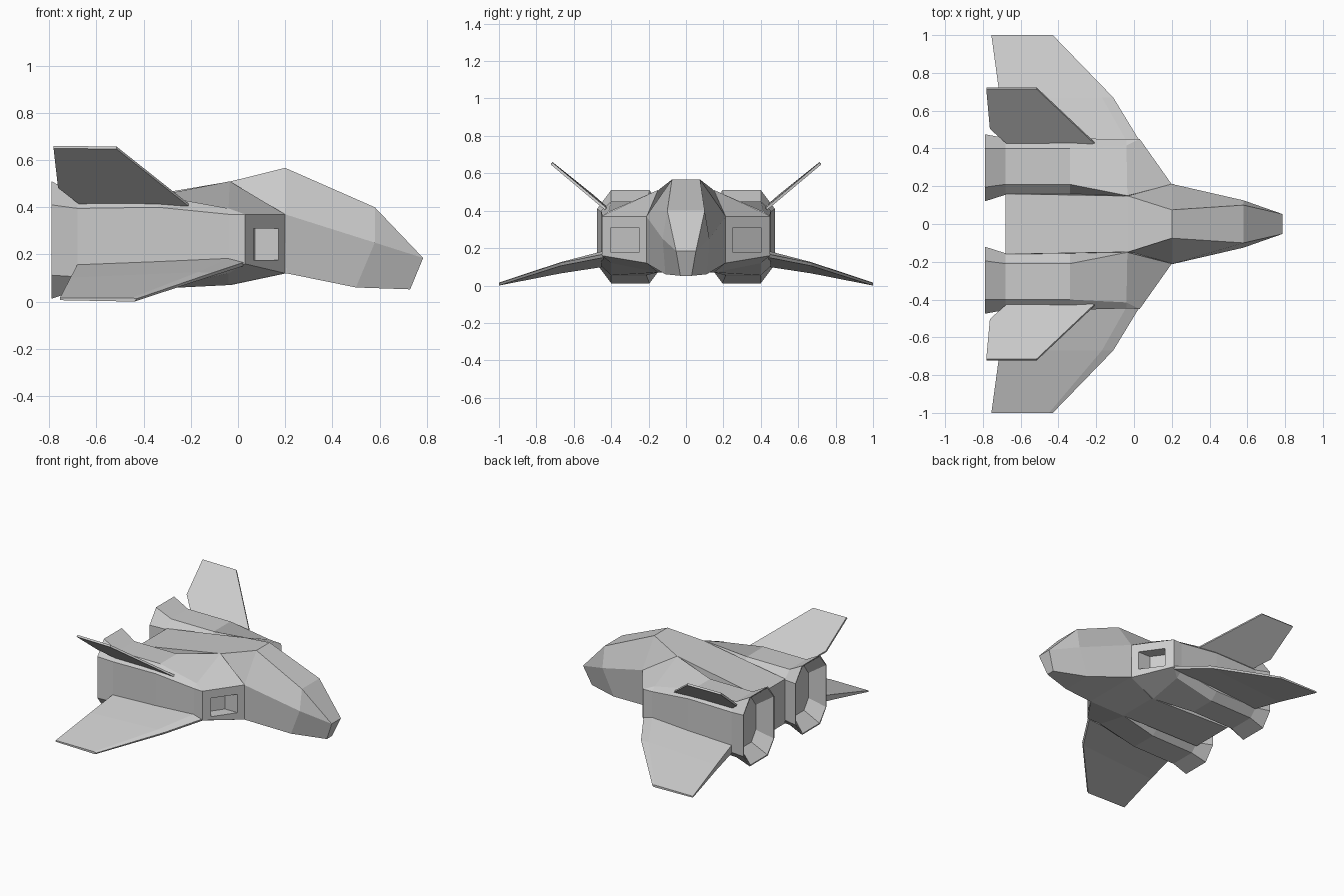
import bpy, bmesh
from mathutils import Vector

if "Cube" in bpy.data.objects:
    bpy.data.objects.remove(bpy.data.objects["Cube"])


def loft(name, rings, side=1):
    """Skin equal-length rings of (x, y, z) points and cap both ends."""
    bm = bmesh.new()
    vs = [[bm.verts.new((x, y * side, z)) for x, y, z in r] for r in rings]
    n = len(vs[0])
    for a, b in zip(vs, vs[1:]):
        for i in range(n):
            j = (i + 1) % n
            bm.faces.new((a[i], a[j], b[j], b[i]))
    bm.faces.new(vs[0])
    bm.faces.new(vs[-1])
    bmesh.ops.remove_doubles(bm, verts=bm.verts, dist=0.0005)
    bmesh.ops.recalc_face_normals(bm, faces=bm.faces)
    me = bpy.data.meshes.new(name)
    bm.to_mesh(me)
    bm.free()
    ob = bpy.data.objects.new(name, me)
    bpy.context.collection.objects.link(ob)
    return ob


# Fuselage: half sections (top, shoulder, lower edge) mirrored into rings
half_sections = [
    [(-.68, .16, .40), (-.68, .165, .25), (-.68, .16, .08)],
    [(-.03, .148, .51), (-.03, .17, .32), (-.03, .15, .07)],
    [(.20, .075, .567), (.20, .212, .37), (.205, .212, .12)],
    [(.58, .10, .40), (.58, .125, .25), (.50, .11, .06)],
    [(.785, .053, .185), (.785, .053, .185), (.73, .03, .052)],
]
loft("fuselage", [h + [(x, -y, z) for x, y, z in reversed(h)] for h in half_sections])


def octagon(x, y0, y1, z0, z1, cy, cz):
    """Chamfered box section, starting at the inner top corner."""
    return [(x, y0 + cy, z1), (x, y1 - cy, z1), (x, y1, z1 - cz), (x, y1, z0 + cz),
            (x, y1 - cy, z0), (x, y0 + cy, z0), (x, y0, z0 + cz), (x, y0, z1 - cz)]


def intake(y0, y1, zt, zi, zo, depth=0.0):
    """Four-sided ring on the slanted intake plane, with doubled outer corners."""
    def p(y, z):
        return (.20 - (y - .21) * .708 - depth, y, z)
    h = (zt - zi) / 3
    return [p(y0, zt), p(y1, zt), p(y1, zt), p(y1, zo), p(y1, zo),
            p(y0, zi), p(y0, zi + h), p(y0, zt - h)]


# Engine pod: nozzle floor, rim, body, slanted intake and its recess
pod = [
    octagon(-.69, .19, .41, .10, .42, .05, .07),
    octagon(-.79, .128, .467, .02, .502, .073, .09),
    octagon(-.79, .12, .475, .012, .51, .075, .10),
    octagon(-.68, .155, .455, .05, .45, .055, .055),
    octagon(-.34, .155, .455, .055, .45, .055, .05),
    [(-.035, .15, .51), (-.04, .415, .395), (-.04, .447, .37), (-.04, .447, .16),
     (-.04, .40, .12), (-.04, .15, .07), (-.04, .14, .15), (-.035, .14, .42)],
    intake(.21, .45, .37, .12, .16),
    intake(.25, .40, .31, .177, .177),
    intake(.25, .40, .31, .177, .177, .10),
]

# Wing: root, mid and tip sections
wing = [
    [(.03, .44, .168), (-.04, .44, .185), (-.68, .44, .16), (-.68, .44, .10), (.02, .44, .15)],
    [(-.11, .67, .122), (-.17, .67, .125), (-.71, .67, .102), (-.71, .67, .065), (-.12, .67, .105)],
    [(-.43, 1, .012), (-.45, 1, .016), (-.755, 1, .016), (-.755, 1, .006), (-.44, 1, 0)],
]

# Tail fin: thin plate outline, leaning outwards
fin = [(-.21, .43, .41), (-.515, .718, .652), (-.782, .718, .655),
       (-.763, .508, .487), (-.67, .425, .415), (-.40, .415, .405)]
shift = Vector((0, -.65, .76)) * .007
plate = [[tuple(Vector(p) + shift * s) for p in fin] for s in (-1, 1)]

for side, label in ((-1, "near"), (1, "far")):
    loft("engine_pod_" + label, pod, side)
    loft("wing_" + label, wing, side)
    loft("tail_fin_" + label, plate, side)
